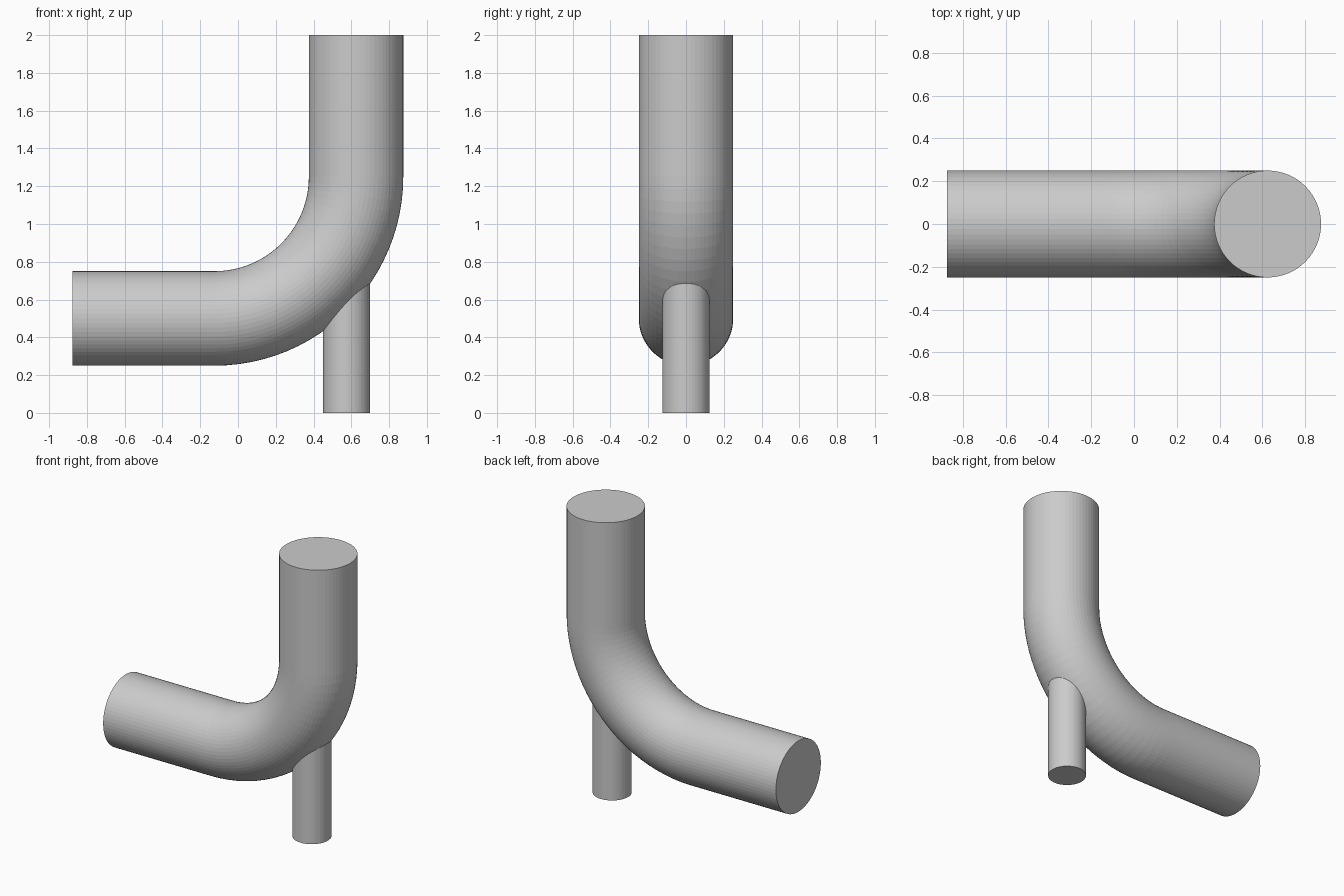
import bpy, bmesh
from math import sin, cos, pi
from mathutils import Vector

default = bpy.data.objects.get("Cube")
if default:
    bpy.data.objects.remove(default, do_unlink=True)

# Single plain grey material
grey = bpy.data.materials.new("light_grey")
grey.use_nodes = True
colour = (0.6, 0.6, 0.6, 1)
grey.diffuse_color = colour
grey.node_tree.nodes["Principled BSDF"].inputs["Base Color"].default_value = colour


def tube(name, path, radius, sides):
    """Sweep a circle along (position, direction) stations in the XZ plane, capping both ends."""
    bm = bmesh.new()
    rings = []
    for point, direction in path:
        side = Vector((0, 1, 0))
        up = side.cross(direction)
        rings.append([
            bm.verts.new(point + radius * (cos(a) * side + sin(a) * up))
            for a in (2 * pi * i / sides for i in range(sides))
        ])
    for low, high in zip(rings, rings[1:]):
        for i in range(sides):
            j = (i + 1) % sides
            bm.faces.new((low[i], low[j], high[j], high[i]))
    bm.faces.new(rings[0])
    bm.faces.new(rings[-1])
    bmesh.ops.recalc_face_normals(bm, faces=bm.faces)
    mesh = bpy.data.meshes.new(name)
    bm.to_mesh(mesh)
    bm.free()
    mesh.materials.append(grey)
    obj = bpy.data.objects.new(name, mesh)
    bpy.context.collection.objects.link(obj)
    return obj


# Elbow pipe: horizontal run, quarter bend, vertical run
X, Z = Vector((1, 0, 0)), Vector((0, 0, 1))
centre, bend, steps = Vector((-0.125, 0, 1.25)), 0.75, 24
path = [(Vector((-0.875, 0, 0.5)), X)]
for k in range(steps + 1):
    a = pi / 2 * k / steps
    path.append((centre + bend * (sin(a) * X - cos(a) * Z), cos(a) * X + sin(a) * Z))
path.append((Vector((0.625, 0, 2)), Z))
tube("elbow_pipe", path, 0.25, 64)

# Support post: its top ends inside the bend
tube("support_post", [(Vector((0.575, 0, 0)), Z), (Vector((0.575, 0, 0.85)), Z)], 0.125, 48)
